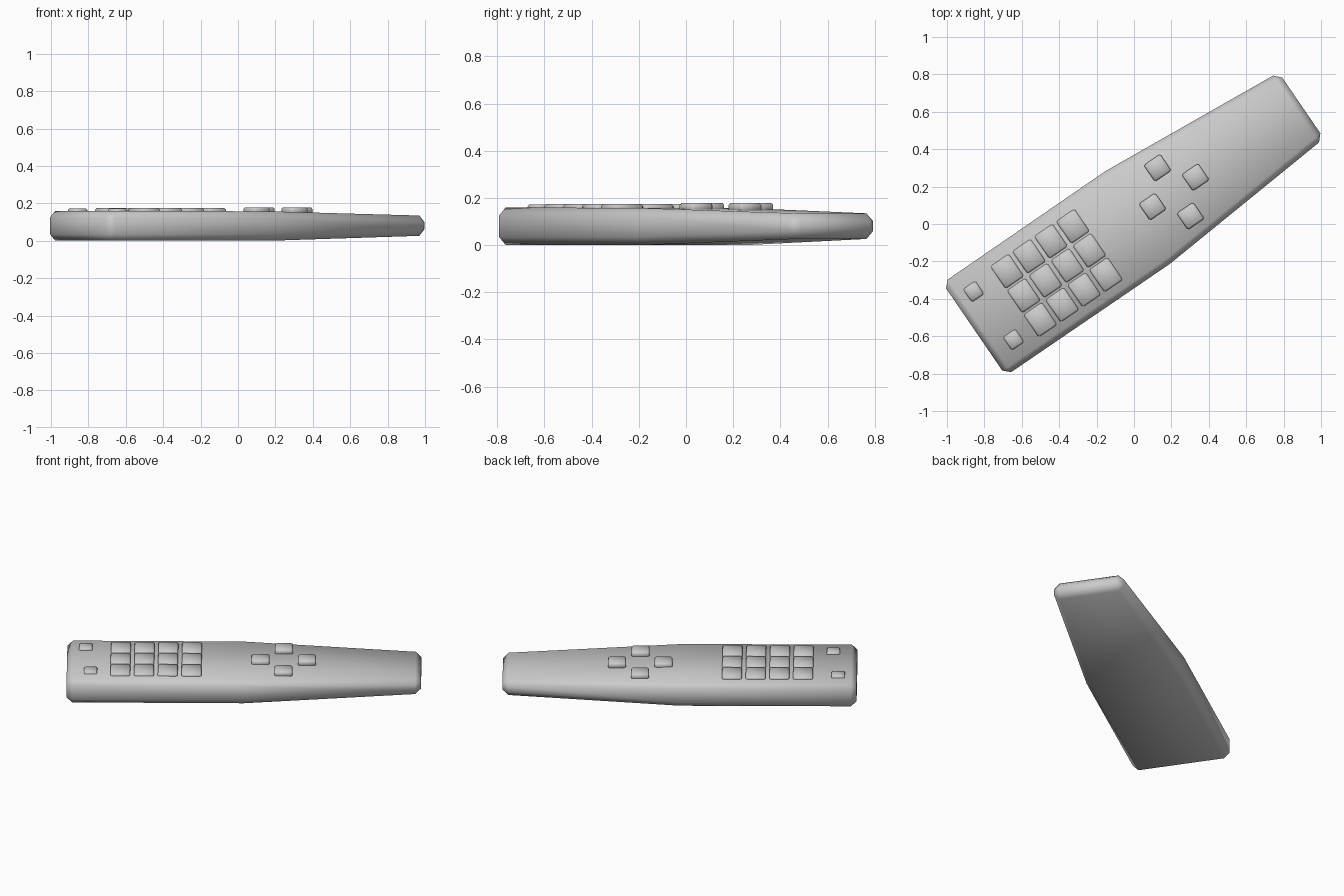
import bpy, bmesh, math
from mathutils import Matrix

cube = bpy.data.objects.get("Cube")
if cube:
    bpy.data.objects.remove(cube, do_unlink=True)

grey = bpy.data.materials.new("light_grey")
grey.use_nodes = True
colour = (0.6, 0.6, 0.6, 1)
grey.diffuse_color = colour
grey.node_tree.nodes["Principled BSDF"].inputs["Base Color"].default_value = colour

# The remote lies diagonally; parts are built along its own axis
PLACE = Matrix.Translation((0.02, 0.035, 0)) @ Matrix.Rotation(math.radians(34.4), 4, "Z")


def finish(bm, name, bevel, segments=1):
    bmesh.ops.recalc_face_normals(bm, faces=bm.faces)
    edges = [e for e in bm.edges if e.calc_face_angle(0) > 0.5]
    bmesh.ops.bevel(bm, geom=edges, offset=bevel, segments=segments,
                    profile=0.5, affect="EDGES", clamp_overlap=True)
    for face in bm.faces:
        face.smooth = True
    mesh = bpy.data.meshes.new(name)
    bm.to_mesh(mesh)
    bm.free()
    mesh.materials.append(grey)
    obj = bpy.data.objects.new(name, mesh)
    obj.matrix_world = PLACE
    bpy.context.collection.objects.link(obj)
    return obj


def key(name, u, v, length, width, top):
    bottom = 0.14
    bm = bmesh.new()
    size = Matrix.Diagonal((length, width, top - bottom, 1))
    bmesh.ops.create_cube(bm, size=1, matrix=Matrix.Translation((u, v, (top + bottom) / 2)) @ size)
    finish(bm, name, 0.009)


# Body: three rectangular sections, tapering towards the tip
sections = [(-1.06, 0.30, 0, 0.16), (0, 0.302, 0, 0.157), (1.06, 0.214, 0.027, 0.134)]
bm = bmesh.new()
rings = [[bm.verts.new(p) for p in ((u, -w, lo), (u, w, lo), (u, w, hi), (u, -w, hi))]
         for u, w, lo, hi in sections]
for a, b in zip(rings, rings[1:]):
    for i in range(4):
        j = (i + 1) % 4
        bm.faces.new((a[i], a[j], b[j], b[i]))
bm.faces.new(rings[0])
bm.faces.new(rings[-1])
finish(bm, "body", 0.034)

# Number pad: four by three
for i in range(4):
    for j in range(3):
        key(f"number_key_{i * 3 + j + 1}", -0.526 + (i - 1.5) * 0.142, (j - 1) * 0.157,
            0.119, 0.145, 0.174)

# Direction keys in a diamond
for name, du, dv in (("front", 1, 0), ("back", -1, 0), ("left", 0, 1), ("right", 0, -1)):
    key(f"direction_key_{name}", 0.237 + du * 0.139, 0.003 + dv * 0.156, 0.107, 0.107, 0.179)

# Two small keys at the wide end
key("small_key_left", -0.948, 0.169, 0.08, 0.085, 0.173)
key("small_key_right", -0.917, -0.164, 0.08, 0.085, 0.173)
